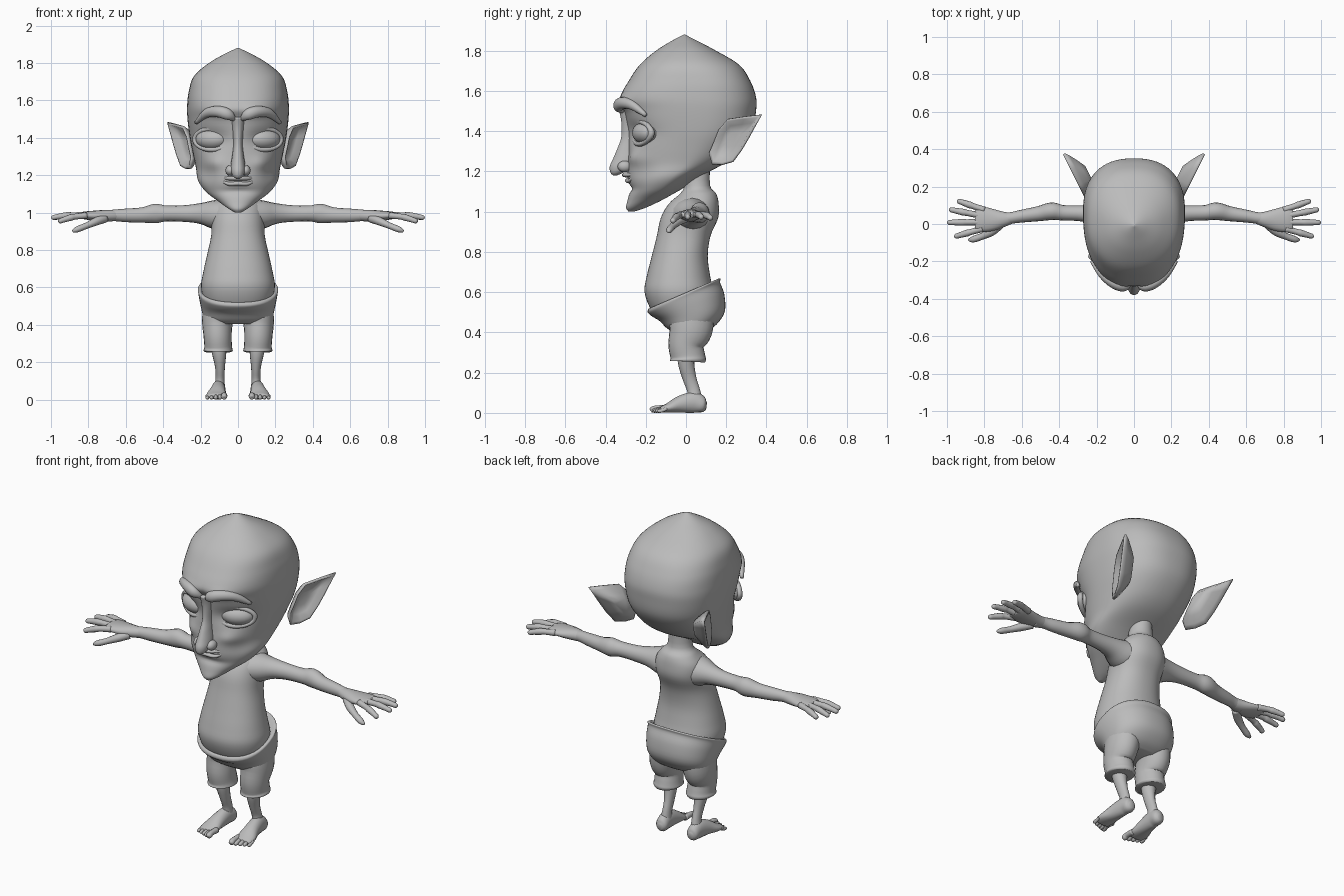
import bpy, bmesh, math
from mathutils import Vector

clay = bpy.data.materials.new("plain grey")
clay.diffuse_color = (0.5, 0.5, 0.5, 1)


def smooth_rows(rows, k):
    """Catmull-Rom interpolation of rows of numbers."""
    out = []
    n = len(rows)
    for i in range(n - 1):
        a, b, c, d = (rows[max(0, min(n - 1, j))] for j in (i - 1, i, i + 1, i + 2))
        for s in range(k):
            t = s / k
            out.append([0.5 * (2*q + (r - p)*t + (2*p - 5*q + 4*r - u)*t*t + (3*q - p - 3*r + u)*t**3)
                        for p, q, r, u in zip(a, b, c, d)])
    out.append(list(rows[-1]))
    return out


def skin(name, rings, mirror=False, closed=False):
    """Bridge a list of equal rings into one smooth object."""
    bm = bmesh.new()
    vr = [[bm.verts.new(p) for p in ring] for ring in rings]
    n = len(vr[0])
    pairs = list(zip(vr, vr[1:])) + ([(vr[-1], vr[0])] if closed else [])
    for a, b in pairs:
        for i in range(n):
            bm.faces.new((a[i], a[(i + 1) % n], b[(i + 1) % n], b[i]))
    if not closed:
        bm.faces.new(vr[0])
        bm.faces.new(vr[-1])
    bmesh.ops.recalc_face_normals(bm, faces=bm.faces)
    for f in bm.faces:
        f.smooth = True
    me = bpy.data.meshes.new(name)
    bm.to_mesh(me)
    bm.free()
    me.materials.append(clay)
    ob = bpy.data.objects.new(name, me)
    bpy.context.collection.objects.link(ob)
    if mirror:
        m = ob.modifiers.new("mirror", 'MIRROR')
        m.use_mirror_merge = False
    return ob


def tube(name, pts, mirror=True, k=4, n=16):
    """Round limb: points are x, y, z, radius sideways, radius up."""
    rows = smooth_rows(pts, k)
    c = [Vector(r[:3]) for r in rows]
    total = (c[-1] - c[0]).normalized()
    ref = Vector((0, 1, 0)) if abs(total.z) > 0.7 else Vector((0, 0, 1))
    rings = []
    for i, r in enumerate(rows):
        d = (c[min(i + 1, len(c) - 1)] - c[max(i - 1, 0)]).normalized()
        side = d.cross(ref).normalized()
        up = side.cross(d)
        rings.append([c[i] + side * r[3] * math.cos(2*math.pi*j/n) + up * r[4] * math.sin(2*math.pi*j/n)
                      for j in range(n)])
    return skin(name, rings, mirror)


def stack(name, secs, k=4, n=48, shape=None, tilt=False):
    """Horizontal sections: z, front y, back y, half width, position of widest y, squareness, tilt."""
    rings = []
    for z, yf, yb, w, mid, e, *tl in smooth_rows(secs, k):
        yc = yf + (yb - yf) * mid
        ring = []
        for j in range(n):
            c, s = math.cos(2*math.pi*j/n), math.sin(2*math.pi*j/n)
            x = w * math.copysign(abs(c)**(2/e), c)
            y = yc + (yb - yc if s > 0 else yc - yf) * math.copysign(abs(s)**(2/e), s)
            p = Vector((x, y, z + (tl[0] * y if tl else 0)))
            ring.append(shape(p) if shape else p)
        rings.append(ring)
    return skin(name, rings)


def ball(name, loc, size, turn=0):
    rings = []
    for i in range(1, 16):
        a = math.pi * i / 16
        ring = []
        for j in range(24):
            b = 2 * math.pi * j / 24
            x, y = size[0]*math.sin(a)*math.cos(b), size[1]*math.sin(a)*math.sin(b)
            ring.append(Vector((loc[0] + x*math.cos(turn) - y*math.sin(turn),
                                loc[1] + x*math.sin(turn) + y*math.cos(turn),
                                loc[2] + size[2]*math.cos(a))))
        rings.append(ring)
    return skin(name, rings, True)


# head: sculpted with soft bumps (x, z, spread x, spread z, push towards back)
BUMPS = [(.135, 1.39, .08, .05, .03), (.13, 1.265, .05, .04, -.02),
         (.09, 1.54, .08, .03, -.02), (.0, 1.115, .08, .018, .012), (.17, 1.2, .04, .05, .012)]


def face(p):
    front = max(0, min(1, (0.02 - p.y) / 0.12))
    dy = sum(a * math.exp(-((abs(p.x) - x)/sx)**2 - ((p.z - z)/sz)**2) for x, z, sx, sz, a in BUMPS)
    return Vector((p.x, p.y + dy * front, p.z))


stack("head", [
    (1.0, -.285, -.26, .015, .5, 2), (1.02, -.298, -.2, .05, .5, 2), (1.06, -.29, -.115, .105, .55, 2),
    (1.11, -.28, -.03, .17, .6, 2), (1.17, -.29, .06, .213, .62, 2), (1.24, -.29, .19, .225, .6, 2.1),
    (1.31, -.285, .27, .24, .57, 2.2), (1.4, -.29, .33, .258, .57, 2.3), (1.5, -.305, .348, .27, .57, 2.4),
    (1.57, -.325, .348, .272, .57, 2.4), (1.65, -.285, .32, .263, .55, 2.4), (1.73, -.23, .265, .235, .5, 2.3),
    (1.8, -.15, .15, .155, .5, 2.2), (1.85, -.07, .055, .068, .5, 2), (1.88, -.012, -.004, .004, .5, 2)],
    k=6, n=64, shape=face)

# nose and nostrils
stack("nose", [
    (1.18, -.362, -.345, .008, .5, 2), (1.195, -.376, -.31, .027, .5, 2), (1.225, -.379, -.26, .038, .5, 2),
    (1.26, -.364, -.25, .038, .6, 2), (1.31, -.343, -.25, .03, .6, 2), (1.37, -.322, -.24, .025, .6, 2),
    (1.45, -.322, -.24, .032, .6, 2), (1.51, -.335, -.25, .04, .6, 2)], n=24)
ball("nostril", (.042, -.305, 1.225), (.025, .035, .028))

# eyes, eyelids, brows, lips
ball("eye", (.138, -.2, 1.392), (.093, .062, .056), .42)
lid = []
for i in range(32):
    a = 2 * math.pi * i / 32
    lid.append([Vector((.138 + (.094 + .013*math.cos(b))*math.cos(a),
                        -.232 + .04*math.cos(a) - .016*math.sin(b) + .02*math.cos(a)**2,
                        1.392 + (.056 + .013*math.cos(b))*math.sin(a)))
                for b in [2*math.pi*j/8 for j in range(8)]])
skin("eyelid", lid, True, True)
tube("brow", [(.02, -.315, 1.5, .012, .012), (.055, -.335, 1.525, .026, .03), (.11, -.315, 1.54, .028, .03),
              (.17, -.268, 1.53, .022, .024), (.225, -.2, 1.48, .01, .01)])
for name, z, bow in (("upper_lip", 1.183, .313), ("lower_lip", 1.155, .298)):
    tube(name, [(-.105, -.238, 1.19, .005, .005), (-.055, -.277, z, .014, .01), (0, 0.012 - bow, z, .018, .012),
                (.055, -.277, z, .014, .01), (.105, -.238, 1.19, .005, .005)], mirror=False)

# ears: cupped front, rim and tapering back
rim = [(.378, 1.484), (.3, 1.475), (.21, 1.462), (.165, 1.41), (.145, 1.36), (.115, 1.29),
       (.13, 1.235), (.18, 1.232), (.235, 1.248), (.28, 1.31), (.315, 1.37), (.345, 1.425)]


def ear_ring(scale, push):
    cy, cz = .215, 1.36
    out = []
    for y, z in rim:
        y, z = cy + (y - cy)*scale, cz + (z - cz)*scale
        out.append(Vector((.24 + (y - .11)*.5 + push*.85, y - push*.4, z)))
    return out


ear = skin("ear", [ear_ring(.3, -.028), ear_ring(.65, -.022), ear_ring(.88, .008), ear_ring(.98, .008),
                   ear_ring(1, -.002), ear_ring(.88, -.022), ear_ring(.6, -.055), ear_ring(.4, -.075)], True)

# torso with pot belly and neck
stack("torso", [
    (.46, -.12, .1, .14, .5, 2), (.51, -.172, .12, .175, .5, 2.2), (.6, -.206, .135, .197, .5, 2.2),
    (.68, -.195, .12, .186, .5, 2.2), (.78, -.17, .108, .164, .5, 2.2), (.88, -.145, .122, .143, .5, 2.3),
    (.97, -.125, .16, .142, .55, 2.3), (1.04, -.085, .162, .135, .55, 2.2), (1.09, -.03, .15, .1, .55, 2),
    (1.13, -.01, .12, .068, .5, 2), (1.25, -.02, .12, .06, .5, 2)])

# arms, palms, fingers
tube("arm", [(.06, .025, .985, .11, .085), (.13, .035, .99, .085, .077), (.2, .048, .995, .058, .056),
             (.28, .057, .995, .043, .045), (.38, .06, .995, .041, .042), (.44, .068, .995, .047, .052),
             (.51, .055, .987, .04, .041), (.6, .042, .985, .034, .036), (.66, .032, .985, .031, .031),
             (.72, .025, .98, .036, .03)])
tube("palm", [(.65, .032, .985, .028, .028), (.7, .025, .983, .042, .032), (.76, .022, .983, .06, .028),
              (.82, .025, .985, .068, .021), (.85, .025, .985, .058, .014)])
for i, (bx, by, tx, ty, tz) in enumerate([(.8, .075, .945, .125, .965), (.82, .045, .988, .078, .97),
                                          (.82, .01, .998, .008, .97), (.81, -.025, .96, -.068, .95)]):
    dx, dy, dz = tx - bx, ty - by, tz - .985
    tube("finger_%d" % i, [(bx + dx*t, by + dy*t, .985 + dz*t + .008*math.sin(3*t), r, r) for t, r in
                           ((0, .018), (.4, .016), (.55, .018), (.8, .015), (.95, .013), (1, .005))], n=10)
tube("thumb", [(.71, .0, .97, .022, .024), (.76, -.04, .952, .023, .022), (.81, -.065, .93, .018, .017),
               (.86, -.082, .91, .017, .016), (.885, -.085, .9, .006, .006)], n=12)

# trousers: slanted waist, seat, legs with cuffs
stack("trousers_seat", [
    (.405, -.07, .1, .15, .5, 2.3, 0), (.43, -.1, .15, .18, .5, 2.3, .05), (.475, -.13, .193, .195, .5, 2.3, .15),
    (.53, -.165, .19, .206, .5, 2.3, .32), (.575, -.188, .17, .212, .5, 2.3, .42),
    (.592, -.19, .172, .214, .5, 2.3, .43), (.598, -.182, .16, .204, .5, 2.3, .43),
    (.585, -.16, .14, .18, .5, 2.3, .42)])
tube("trouser_leg", [(.1, .03, .48, .09, .11), (.11, .022, .41, .082, .108), (.109, .0, .34, .075, .088),
                     (.106, .008, .285, .074, .086), (.106, .01, .262, .078, .09), (.106, .01, .255, .07, .082)], n=24)

# lower legs, feet, toes
tube("lower_leg", [(.105, .0, .3, .045, .045), (.1, .002, .24, .037, .04), (.096, .018, .17, .026, .034),
                   (.096, .038, .11, .024, .032), (.1, .045, .05, .032, .04)])
tube("foot", [(.1, .102, .035, .015, .018), (.1, .085, .038, .034, .037), (.103, .04, .052, .036, .052),
              (.109, -.03, .042, .043, .042), (.116, -.085, .026, .053, .025), (.117, -.125, .017, .048, .014)])
for i in range(5):
    r = .017 if i == 0 else .0125 - .0007*i
    x, tip = .074 + .0225*i, -.178 + .009*i
    tube("toe_%d" % i, [(x, -.095, .022, r, r), (x, tip + .035, r + .006, r*.9, r*.9), (x, tip + .015, r, r, r),
                        (x, tip + .004, r*.9, r*.75, r*.75), (x, tip, r*.8, r*.3, r*.3)], n=10)
